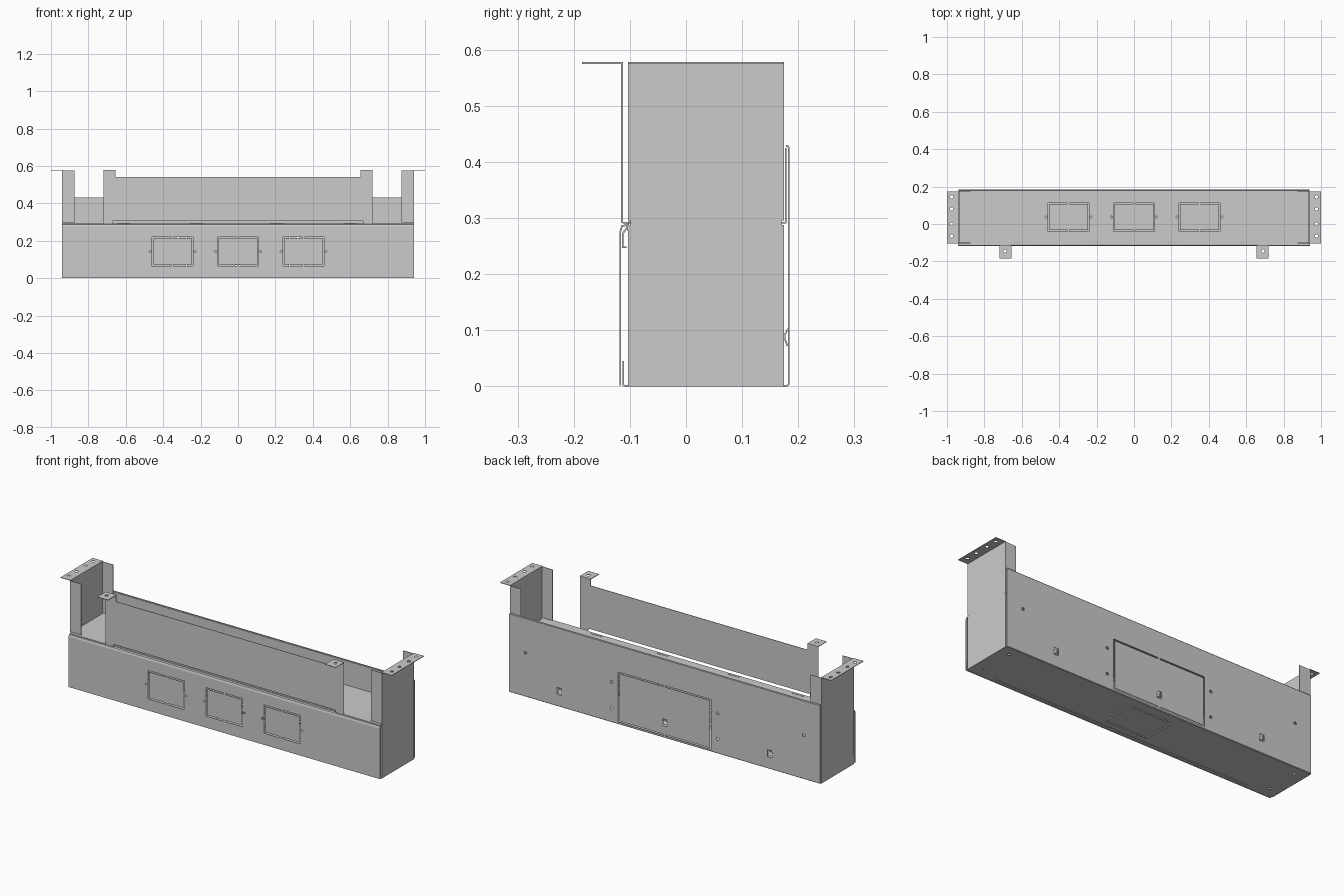
import bpy, bmesh, math

if "Cube" in bpy.data.objects:
    bpy.data.objects.remove(bpy.data.objects["Cube"])

T = 0.003  # sheet thickness


def to3d(axis, a, b, t):
    return {'x': (t, a, b), 'y': (a, t, b), 'z': (a, b, t)}[axis]


def prism(bm, pts, axis, lo, hi):
    """Closed outline extruded along an axis."""
    v0 = [bm.verts.new(to3d(axis, a, b, lo)) for a, b in pts]
    v1 = [bm.verts.new(to3d(axis, a, b, hi)) for a, b in pts]
    n = len(pts)
    bm.faces.new(v0)
    bm.faces.new(v1[::-1])
    for i in range(n):
        j = (i + 1) % n
        bm.faces.new((v0[i], v1[i], v1[j], v0[j]))


def rect(a0, a1, b0, b1):
    return [(a0, b0), (a1, b0), (a1, b1), (a0, b1)]


def circle(a, b, r, n=12):
    return [(a + r * math.cos(k * math.tau / n), b + r * math.sin(k * math.tau / n)) for k in range(n)]


def make(name, bm):
    bmesh.ops.recalc_face_normals(bm, faces=bm.faces[:])
    me = bpy.data.meshes.new(name)
    bm.to_mesh(me)
    bm.free()
    ob = bpy.data.objects.new(name, me)
    bpy.context.collection.objects.link(ob)
    return ob


def solid(name, shapes):
    """Object from several (outline, axis, lo, hi) prisms."""
    bm = bmesh.new()
    for s in shapes:
        prism(bm, *s)
    return make(name, bm)


def fold(name, pts, axis, lo, hi):
    """Bent sheet: centreline profile extruded along an axis."""
    bm = bmesh.new()
    v0 = [bm.verts.new(to3d(axis, a, b, lo)) for a, b in pts]
    v1 = [bm.verts.new(to3d(axis, a, b, hi)) for a, b in pts]
    for i in range(len(pts) - 1):
        bm.faces.new((v0[i], v1[i], v1[i + 1], v0[i + 1]))
    ob = make(name, bm)
    m = ob.modifiers.new("thickness", 'SOLIDIFY')
    m.thickness, m.offset, m.use_even_offset = T, 0, True
    return ob


def mirror(ob):
    m = ob.modifiers.new("mirror", 'MIRROR')
    m.use_axis = (True, False, False)
    m.use_clip = False


def bake(ob, cuts=None):
    """Cut openings and apply all modifiers."""
    cutter = None
    if cuts:
        cutter = solid("cutter", cuts)
        cutter.hide_render = True
        m = ob.modifiers.new("cut", 'BOOLEAN')
        m.object, m.operation, m.solver = cutter, 'DIFFERENCE', 'EXACT'
    dg = bpy.context.evaluated_depsgraph_get()
    dg.update()
    me = bpy.data.meshes.new_from_object(ob.evaluated_get(dg))
    ob.modifiers.clear()
    ob.data = me
    if cutter:
        bpy.data.objects.remove(cutter)


def knockout(a0, a1, b0, b1, axis, lo, hi, w=0.007, gap=0.006):
    """Two bracket-shaped slits leaving bridges in the middle."""
    c = (a0 + a1) / 2
    out = []
    for s, e in ((1, a0), (-1, a1)):
        i, g = e + s * w, c - s * gap
        pts = [(e, b0), (g, b0), (g, b0 + w), (i, b0 + w), (i, b1 - w), (g, b1 - w), (g, b1), (e, b1)]
        out.append((pts, axis, lo, hi))
    return out


def holes(points, r, axis, lo, hi):
    return [(circle(a, b, r), axis, lo, hi) for a, b in points]


centres = (-0.35, 0, 0.35)
hooks = (-0.61, -0.22, 0.21, 0.60)

# Lower front panel with a hemmed top edge and three knockouts
front = fold("front_panel", [(-0.117, 0.0015), (-0.117, 0.276), (-0.114, 0.286), (-0.104, 0.288),
                             (-0.104, 0.278)], 'x', -0.94, 0.94)
cuts = []
for c in centres:
    cuts += knockout(c - 0.11, c + 0.11, 0.065, 0.22, 'y', -0.13, -0.112)
    cuts += holes([(c - 0.12, 0.143), (c + 0.12, 0.143)], 0.005, 'y', -0.13, -0.112)
bake(front, cuts)

# Floor and back in one folded sheet, with inner front lip
body = fold("floor_and_back", [(-0.112, 0.045), (-0.112, 0.0035), (-0.110, 0.0015), (0.181, 0.0015),
                               (0.183, 0.0035), (0.183, 0.426), (0.181, 0.4285), (0.178, 0.4285)],
            'x', -0.938, 0.938)
cuts = knockout(-0.28, 0.28, 0.012, 0.285, 'y', 0.18, 0.19)
cuts += holes([(x, z) for x in (-0.32, 0.32) for z in (0.08, 0.22)], 0.008, 'y', 0.18, 0.19)
cuts += holes([(-0.84, 0.24), (0.84, 0.24)], 0.008, 'y', 0.18, 0.19)
cuts += [(rect(x - 0.014, x + 0.014, 0.065, 0.104), 'y', 0.18, 0.19) for x in (-0.635, 0, 0.635)]
cuts += knockout(-0.13, 0.13, -0.06, 0.13, 'z', -0.01, 0.01)
cuts += holes([(x, y) for x in (-0.88, 0.88) for y in (-0.05, 0.13)], 0.008, 'z', -0.01, 0.01)
cuts += [(rect(-0.78, 0.78, -0.093, -0.089), 'z', -0.01, 0.01)]
bake(body, cuts)

# Punched hanging tongues in the back
for x in (-0.635, 0, 0.635):
    bake(fold("back_tongue", [(0.183, 0.104), (0.176, 0.092), (0.176, 0.085), (0.181, 0.072)],
              'x', x - 0.011, x + 0.011))

# Lid of the lower box, turned up against the back
lid = fold("lid", [(0.1775, 0.425), (0.1775, 0.292), (-0.1135, 0.292)], 'x', -0.936, 0.936)
cuts = [(rect(-0.67, 0.67, -0.13, -0.107), 'z', 0.28, 0.30)]
for c in centres:
    cuts += knockout(c - 0.11, c + 0.11, -0.04, 0.113, 'z', 0.28, 0.30)
    cuts += holes([(c - 0.12, 0.037), (c + 0.12, 0.037)], 0.005, 'z', 0.28, 0.30)
bake(lid, cuts)

# Hooks gripping the front panel hem
for x in hooks:
    bake(fold("lid_hook", [(-0.09, 0.2935), (-0.102, 0.2925), (-0.106, 0.282), (-0.113, 0.272),
                           (-0.113, 0.248), (-0.106, 0.248)], 'x', x - 0.035, x + 0.035))

# Upper front panel, raised at both ends and open along the lid
outline = [(-0.72, 0.292), (-0.67, 0.292), (-0.67, 0.305), (0.67, 0.305), (0.67, 0.292), (0.72, 0.292),
           (0.72, 0.578), (0.655, 0.578), (0.655, 0.542), (-0.655, 0.542), (-0.655, 0.578), (-0.72, 0.578)]
solid("upper_front_panel", [(outline, 'y', -0.1155, -0.1125)])

# Front mounting tabs
tabs = solid("front_tab", [(rect(s * 0.6875 - 0.0325, s * 0.6875 + 0.0325, -0.185, -0.1126), 'z', 0.575, 0.578)
                           for s in (-1, 1)])
bake(tabs, holes([(-0.69, -0.145), (0.69, -0.145)], 0.009, 'z', 0.56, 0.59))

# End plates with outward top flange
ends = fold("end_plate", [(0.94, 0.0), (0.94, 0.5765), (1.0, 0.5765)], 'y', -0.103, 0.175)
mirror(ends)
bake(ends, holes([(s * 0.975, y) for s in (-1, 1) for y in (-0.065, 0, 0.08, 0.145)], 0.009, 'z', 0.56, 0.59)
     + [(rect(y - 0.004, y + 0.004, 0.288, 0.296), 'x', s - 0.1, s + 0.1)
        for y in (-0.103, 0.175) for s in (-0.95, 0.95)])

# Inward flanges of the end plates, above and below the lid
flanges = solid("end_flange", [(rect(0.875, 0.9412, z0, z1), 'y', y, y + T)
                               for y in (-0.103, 0.172) for z0, z1 in ((0.004, 0.287), (0.297, 0.575))])
mirror(flanges)
bake(flanges)
